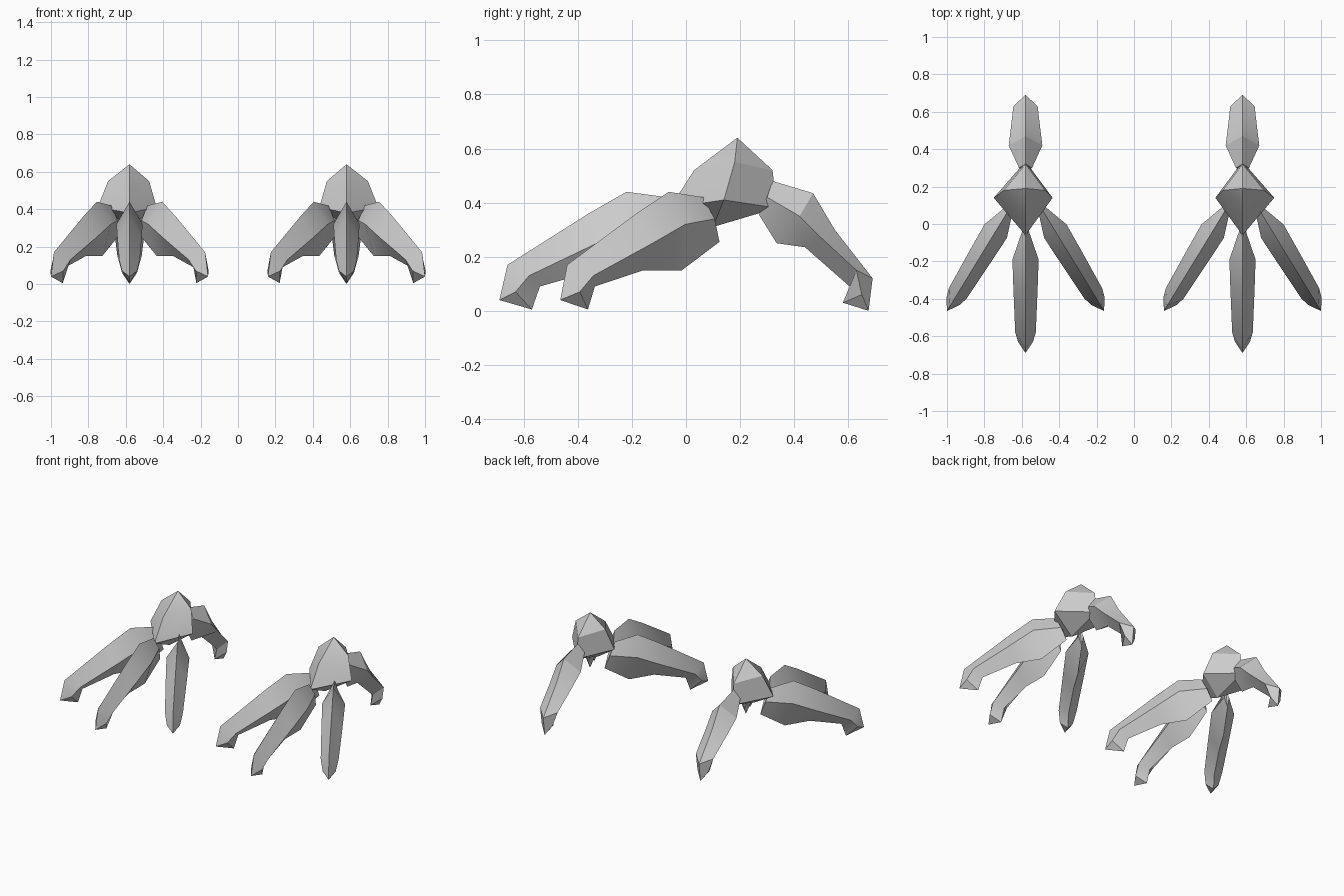
import bpy, bmesh, math
from mathutils import Vector

if "Cube" in bpy.data.objects:
    bpy.data.objects.remove(bpy.data.objects["Cube"])

FOOT_X = 0.58  # centre of the right foot; the left one is mirrored


def finish(name, bm):
    """Recalculate, shade and mirror one part across x = 0."""
    bmesh.ops.recalc_face_normals(bm, faces=bm.faces)
    for f in bm.faces:
        f.smooth = True
    me = bpy.data.meshes.new(name)
    bm.to_mesh(me)
    bm.free()
    me.set_sharp_from_angle(angle=math.radians(30))
    ob = bpy.data.objects.new(name, me)
    bpy.context.collection.objects.link(ob)
    ob.modifiers.new("mirror", 'MIRROR')
    return ob


def toe(name, sections, tip, back):
    """Loft diamond sections; t runs from the tip along 'back'."""
    back = Vector(back).normalized()
    side = Vector((back.y, -back.x))
    bm = bmesh.new()

    def vert(t, z, w):
        p = Vector(tip) + back * t + side * w
        return bm.verts.new((p.x + FOOT_X, p.y, z))

    rings = []
    for (tt, tz), (st, sz, w), (bt, bz) in sections:
        rings.append([vert(tt, tz, 0), vert(st, sz, w), vert(bt, bz, 0), vert(st, sz, -w)])
    for a, b in zip(rings, rings[1:]):
        for i in range(4):
            j = (i + 1) % 4
            bm.faces.new((a[i], a[j], b[j], b[i]))
    # keeled end caps
    for r in (rings[0], rings[-1]):
        bm.faces.new((r[0], r[1], r[2]))
        bm.faces.new((r[0], r[2], r[3]))
    return finish(name, bm)


# Sections: top ridge (t, z), side (t, z, half width), bottom ridge (t, z)
front_sections = [
    ((0.00, 0.04), (0.06, 0.07, 0.04), (0.12, 0.005)),
    ((0.03, 0.17), (0.11, 0.13, 0.055), (0.15, 0.09)),
    ((0.33, 0.36), (0.35, 0.245, 0.065), (0.36, 0.15)),
    ((0.47, 0.44), (0.50, 0.32, 0.07), (0.527, 0.15)),
    ((0.62, 0.42), (0.66, 0.34, 0.015), (0.69, 0.255)),
]
back_sections = [
    ((0.015, 0.0), (0.04, 0.06, 0.04), (0.11, 0.03)),
    ((0.00, 0.12), (0.06, 0.15, 0.065), (0.085, 0.09)),
    ((0.14, 0.30), (0.19, 0.27, 0.08), (0.25, 0.235)),
    ((0.22, 0.435), (0.27, 0.35, 0.09), (0.355, 0.25)),
    ((0.37, 0.48), (0.39, 0.42, 0.035), (0.42, 0.355)),
]

# Toes
toe("front_toe", front_sections, (0, -0.69), (0, 1))
toe("outer_toe", front_sections, (0.42, -0.465), (-0.521, 0.853))
toe("inner_toe", front_sections, (-0.42, -0.465), (0.521, 0.853))
toe("back_toe", back_sections, (0, 0.69), (0, -1))

# Faceted ankle joining the toes
bm = bmesh.new()
v = lambda x, y, z: bm.verts.new((x + FOOT_X, y, z))
apex, base = v(0, 0.19, 0.64), v(0, 0.10, 0.31)
upper = [v(0, 0.03, 0.52), v(0.115, 0.18, 0.55), v(0, 0.32, 0.52), v(-0.105, 0.18, 0.55)]
lower = [v(0, -0.06, 0.38), v(0.17, 0.14, 0.41), v(0, 0.335, 0.38), v(-0.145, 0.14, 0.41)]
for i in range(4):
    j = (i + 1) % 4
    bm.faces.new((apex, upper[i], upper[j]))
    bm.faces.new((upper[i], lower[i], lower[j], upper[j]))
    bm.faces.new((base, lower[j], lower[i]))
finish("ankle", bm)
